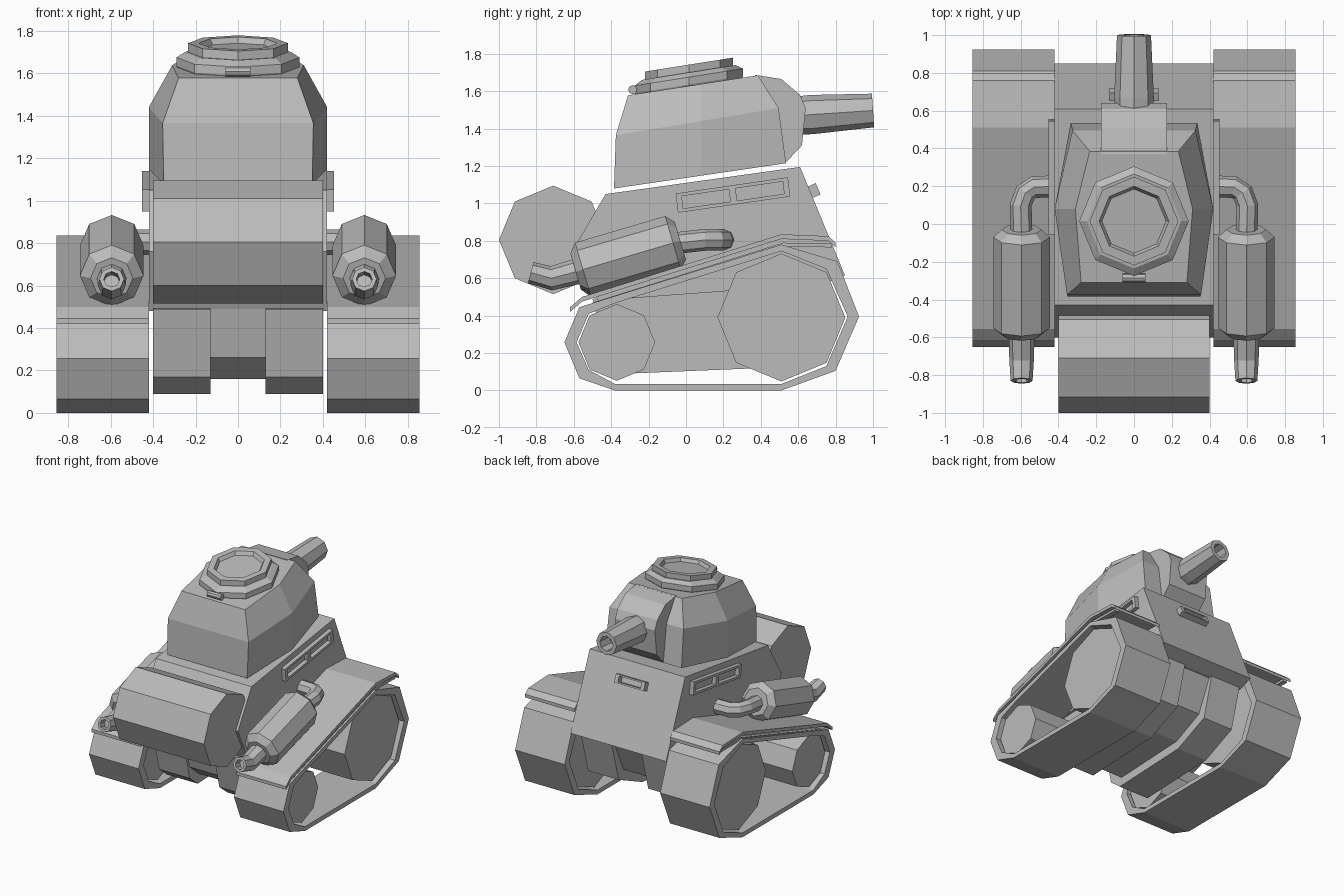
import bpy, bmesh, math
from mathutils import Vector as V

cube = bpy.data.objects.get("Cube")
if cube:
    bpy.data.objects.remove(cube)

gray = bpy.data.materials.new("plain_gray")
gray.use_nodes = True
gray.diffuse_color = (0.5, 0.5, 0.5, 1)
gray.node_tree.nodes["Principled BSDF"].inputs["Base Color"].default_value = gray.diffuse_color


def finish(name, bm, mirror=False):
    bmesh.ops.recalc_face_normals(bm, faces=bm.faces)
    mesh = bpy.data.meshes.new(name)
    bm.to_mesh(mesh)
    bm.free()
    mesh.materials.append(gray)
    obj = bpy.data.objects.new(name, mesh)
    bpy.context.collection.objects.link(obj)
    if mirror:
        obj.modifiers.new("Mirror", 'MIRROR').use_mirror_merge = False
    return obj


def skin(bm, rings, loop=False):
    """Joins equal rings of points; caps the ends unless the rings loop."""
    rings = [[bm.verts.new(p) for p in ring] for ring in rings]
    pairs = list(zip(rings, rings[1:]))
    if loop:
        pairs.append((rings[-1], rings[0]))
    for a, b in pairs:
        for i in range(len(a)):
            j = (i + 1) % len(a)
            bm.faces.new((a[i], a[j], b[j], b[i]))
    if not loop:
        bm.faces.new(rings[0])
        bm.faces.new(rings[-1])


def loft(name, rings, loop=False, mirror=False):
    bm = bmesh.new()
    skin(bm, rings, loop)
    return finish(name, bm, mirror)


def side_ring(profile, x):
    return [(x, y, z) for y, z in profile]


def prism(name, profile, x0, x1, mirror=False):
    return loft(name, [side_ring(profile, x0), side_ring(profile, x1)], mirror=mirror)


def octagon(y, z, r):
    return [(y + r * math.cos(i * math.pi / 4), z + r * math.sin(i * math.pi / 4))
            for i in range(8)]


def tube(name, path, radii, hole=0, mirror=False):
    """Eight-sided tube along a path; hole is the depth of the open end."""
    path = [V(p) for p in path]
    rings = []
    for i, (p, r) in enumerate(zip(path, radii)):
        t = (path[min(i + 1, len(path) - 1)] - path[max(i - 1, 0)]).normalized()
        side = t.cross(V((0, 0, 1))).normalized()
        up = side.cross(t)
        rings.append([p + side * a + up * b for a, b in octagon(0, 0, r)])
    if hole:
        inner = [path[-1].lerp(p, 0.65) for p in rings[-1]]
        rings += [inner, [p - t * hole for p in inner]]
    return loft(name, rings, mirror=mirror)


def slit_frame(name, origin, u, v, depth, slots, mirror=False):
    """Raised frame of bars around a row of vision slots."""
    origin, u, v = V(origin), V(u), V(v)
    n = V(depth)
    edges = [0] + [e for s in slots for e in s] + [1]
    bars = [(0, 1, 0, 0.18), (0, 1, 0.82, 1)]
    bars += [(a, b, 0.18, 0.82) for a, b in zip(edges[::2], edges[1::2])]
    bm = bmesh.new()
    for a, b, c, d in bars:
        base = [origin + u * s + v * t for s, t in ((a, c), (b, c), (b, d), (a, d))]
        skin(bm, [base, [p + n for p in base]])
    return finish(name, bm, mirror)


# Upper and lower hull
prism("upper_hull", [(-.43, 1.05), (.61, 1.195), (.85, .615), (.74, .57),
                     (-.47, .48), (-.6, .76)], -.42, .42)
prism("lower_hull_side", [(-.5, .49), (-.42, .17), (-.32, .09), (.36, .118),
                          (.66, .25), (.75, .58)], .13, .4, mirror=True)
prism("lower_hull_channel", [(-.48, .49), (-.42, .26), (-.3, .16), (.34, .19),
                             (.6, .31), (.72, .57)], -.13, .13)

# Rear drum
prism("rear_drum", octagon(-.71, .805, .29), -.4, .4)

# Tracks, wheels and fenders
outer = [(-.65, .257), (-.57, .065), (-.38, 0), (.51, 0), (.8, .105), (.925, .395),
         (.81, .69), (.51, .78), (-.38, .505), (-.57, .445)]
inner = [(-.585, .257), (-.52, .11), (-.38, .035), (.51, .035), (.75, .13), (.865, .395),
         (.75, .65), (.51, .745), (-.37, .47), (-.52, .41)]
loft("track", [side_ring(outer, .42), side_ring(outer, .855),
               side_ring(inner, .855), side_ring(inner, .42)], loop=True, mirror=True)
prism("big_wheel", octagon(.51, .39, .342), .45, .82, mirror=True)
prism("small_wheel", octagon(-.37, .257, .205), .45, .82, mirror=True)
fender_top = [(-.62, .445), (-.556, .5), (.51, .835), (.76, .825), (.8, .79)]
fender_under = [(y, z - .025) for y, z in reversed(fender_top)]
prism("fender", fender_top + fender_under, .42, .855, mirror=True)
prism("fender_rib", [(-.5, .47), (.52, .79), (.78, .785), (.78, .765), (.51, .77), (-.5, .45)],
      .8, .84, mirror=True)

# Exhaust: muffler, tail pipe and inlet pipe
rear, front = V((.595, -.59, .635)), V((.595, -.03, .8))
tube("muffler", [rear.lerp(front, t) for t in (0, .07, .93, 1)],
     [.1, .15, .15, .105], mirror=True)
tube("tail_pipe", [(.595, -.55, .645), (.595, -.72, .6), (.595, -.83, .63)],
     [.07, .065, .058], hole=.06, mirror=True)
tube("inlet_pipe", [(.595, -.08, .785), (.6, .1, .805), (.575, .165, .805),
                    (.53, .195, .805), (.41, .2, .805)], [.058] * 5, mirror=True)

# Vision slits
slit_frame("side_slits", (.42, -.043, .95), (0, .6, .087), (0, -.012, .103),
           (.033, 0, 0), [(.05, .47), (.53, .95)], mirror=True)
slit_frame("front_slit", (-.13, .677, 1.03), (.26, 0, 0), (0, -.025, .06),
           (0, .042, .018), [(.12, .88)])


# Turret: three sloping hexagonal rings
def turret_ring(rear_x, rear_y, mid_x, front_x, front_y, rear_z, front_z):
    half = [(rear_x, rear_y), (mid_x, .08), (front_x, front_y)]
    plan = half + [(-x, y) for x, y in reversed(half)]
    slope = (front_z - rear_z) / (front_y - rear_y)
    return [(x, y, rear_z + slope * (y - rear_y)) for x, y in plan]


loft("turret", [turret_ring(.35, -.385, .42, .335, .535, 1.08, 1.215),
                turret_ring(.355, -.375, .42, .325, .495, 1.365, 1.51),
                turret_ring(.28, -.31, .31, .235, .385, 1.578, 1.685)])
prism("gun_mantlet", [(.37, 1.687), (.51, 1.665), (.61, 1.58), (.64, 1.51),
                      (.62, 1.31), (.535, 1.22), (.37, 1.25)], -.175, .175)
tube("gun_barrel", [(0, .55, 1.467), (0, .67, 1.475), (0, 1, 1.497)],
     [.1, .105, .09], hole=.12)


# Cupola with recessed hatch
def cupola_ring(r, z):
    return [(x, y + .015, z + .158 * y) for x, y in octagon(0, 0, r)]


loft("cupola_base", [cupola_ring(r, z) for r, z in ((.27, 1.6), (.29, 1.635),
                                                    (.29, 1.675), (.25, 1.7))])
loft("cupola_hatch", [cupola_ring(r, z) for r, z in ((.235, 1.68), (.235, 1.742),
                                                     (.185, 1.742), (.17, 1.715))])
prism("hatch_hinge", octagon(-.285, 1.608, .024), -.06, .06)
